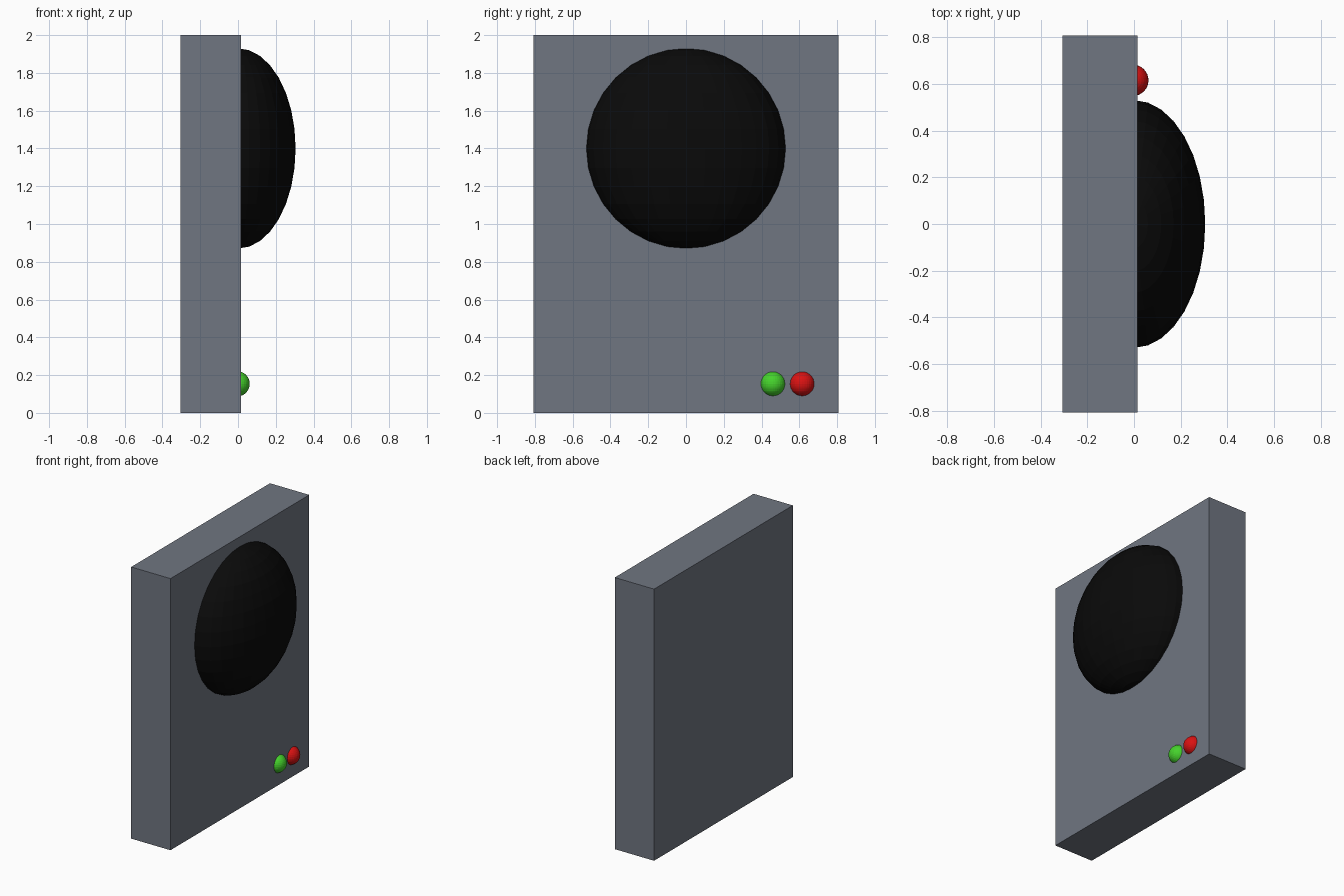
import bpy, bmesh
from mathutils import Matrix, Vector

if "Cube" in bpy.data.objects:
    bpy.data.objects.remove(bpy.data.objects["Cube"])


def finish(name, bm, color):
    me = bpy.data.meshes.new(name)
    bm.to_mesh(me)
    bm.free()
    ob = bpy.data.objects.new(name, me)
    bpy.context.collection.objects.link(ob)
    mat = bpy.data.materials.new(name + "_color")
    mat.diffuse_color = (*color, 1)
    mat.use_nodes = True
    mat.node_tree.nodes["Principled BSDF"].inputs["Base Color"].default_value = mat.diffuse_color
    me.materials.append(mat)
    return ob


def dome(name, center, radii, color, cut_x=-0.02):
    """Flat-shaded ellipsoid, trimmed where it is buried in the panel."""
    bm = bmesh.new()
    bmesh.ops.create_uvsphere(bm, u_segments=32, v_segments=16, radius=1,
                              matrix=Matrix.LocRotScale(Vector(center), None, Vector(radii)))
    cut = bmesh.ops.bisect_plane(bm, geom=bm.verts[:] + bm.edges[:] + bm.faces[:],
                                 plane_co=(cut_x, 0, 0), plane_no=(1, 0, 0), clear_inner=True)
    rim = [e for e in cut["geom_cut"] if isinstance(e, bmesh.types.BMEdge)]
    bmesh.ops.holes_fill(bm, edges=rim, sides=0)
    bmesh.ops.recalc_face_normals(bm, faces=bm.faces[:])
    return finish(name, bm, color)


# Upright slab
bm = bmesh.new()
bmesh.ops.create_cube(bm, size=1, matrix=Matrix.LocRotScale(
    Vector((-0.145, 0, 1)), None, Vector((0.32, 1.614, 2))))
finish("panel", bm, (0.16, 0.18, 0.22))

# Large black dome on the +x face
dome("dome", (0, 0, 1.4), (0.305, 0.53, 0.53), (0.003, 0.003, 0.003))

# Two small indicator buttons
for name, y, color in (("green_button", 0.46, (0.06, 0.65, 0.025)),
                       ("red_button", 0.615, (0.7, 0.006, 0.006))):
    dome(name, (-0.005, y, 0.154), (0.067, 0.067, 0.067), color)
